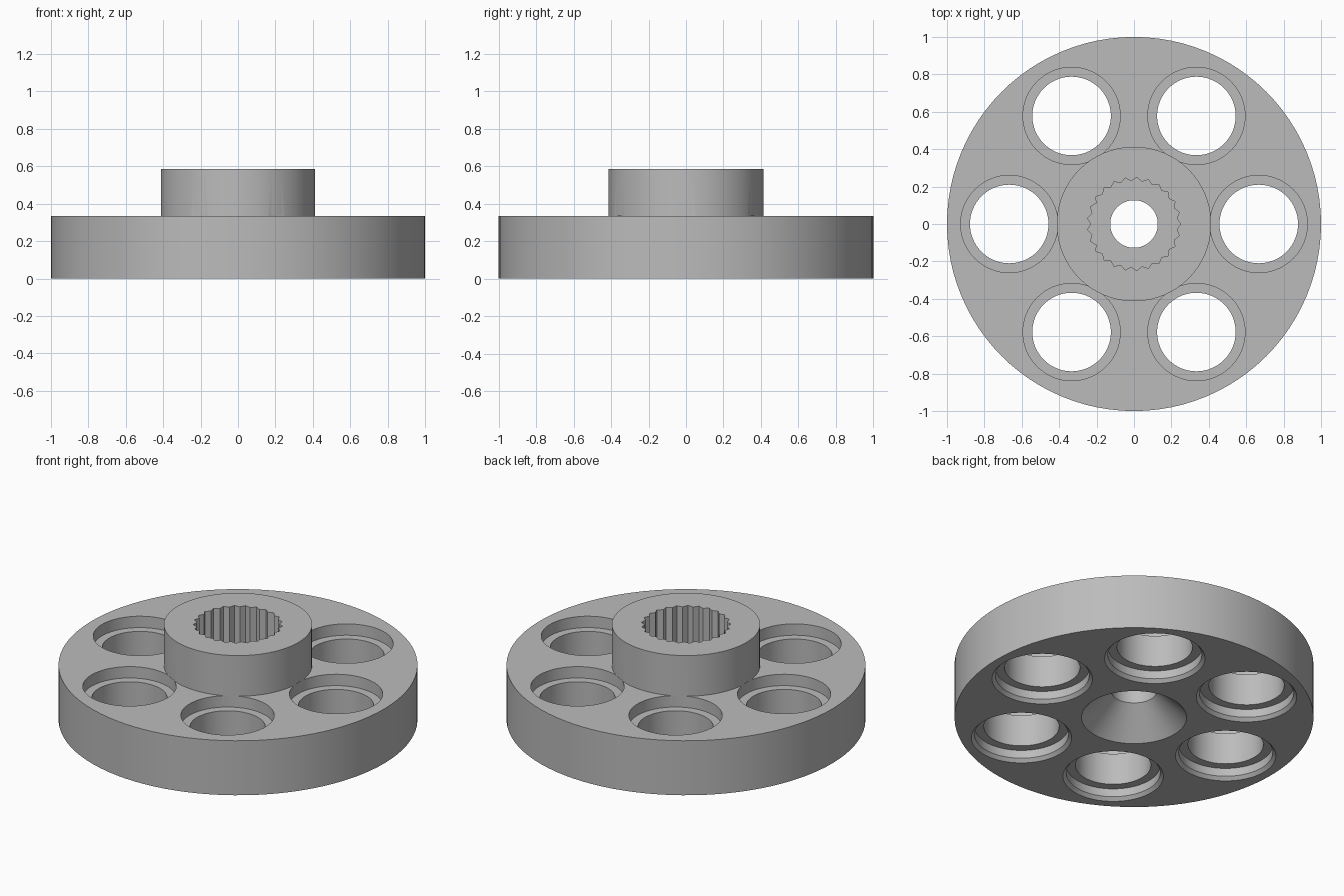
import bpy, bmesh
from math import sin, cos, pi

if "Cube" in bpy.data.objects:
    bpy.data.objects.remove(bpy.data.objects["Cube"])

DISC_TOP, HUB_TOP = 0.335, 0.585

grey = bpy.data.materials.new("plain_grey")
grey.use_nodes = True
grey.diffuse_color = (0.5, 0.5, 0.5, 1)
grey.node_tree.nodes["Principled BSDF"].inputs["Base Color"].default_value = (0.5, 0.5, 0.5, 1)


def stack(name, profile, segments, scale=lambda i: 1.0, center=(0, 0)):
    """Closed solid from (radius, height) rings, listed bottom to top."""
    bm = bmesh.new()
    rings = []
    for r, z in profile:
        rings.append([bm.verts.new((center[0] + r * scale(i) * cos(2 * pi * i / segments),
                                    center[1] + r * scale(i) * sin(2 * pi * i / segments), z))
                      for i in range(segments)])
    for low, high in zip(rings, rings[1:]):
        for i in range(segments):
            j = (i + 1) % segments
            bm.faces.new((low[i], low[j], high[j], high[i]))
    bm.faces.new(rings[0][::-1])
    bm.faces.new(rings[-1])
    mesh = bpy.data.meshes.new(name)
    bm.to_mesh(mesh)
    bm.free()
    mesh.materials.append(grey)
    obj = bpy.data.objects.new(name, mesh)
    bpy.context.collection.objects.link(obj)
    return obj


# Disc with raised hub
wheel = stack("wheel_disc_and_hub",
              [(1, 0), (1, DISC_TOP), (0.413, DISC_TOP), (0.413, HUB_TOP)], 96)

# Six through holes: chamfer and counterbore below, counterbore above
hole_profile = [(0.28, -0.05), (0.28, 0), (0.262, 0.02), (0.262, 0.07), (0.21, 0.07),
                (0.21, DISC_TOP - 0.07), (0.26, DISC_TOP - 0.07), (0.26, DISC_TOP + 0.002)]
cutters = [stack("hole_cutter", hole_profile, 64,
                 center=(0.667 * cos(k * pi / 3), 0.667 * sin(k * pi / 3)))
           for k in range(6)]

# Central bore with a countersink below
cutters.append(stack("bore_cutter",
                     [(0.343, -0.05), (0.127, 0.166), (0.127, 0.5)], 64))

# Toothed socket in the hub
cutters.append(stack("spline_cutter", [(0.25, 0.32), (0.25, HUB_TOP + 0.05)], 50,
                     scale=lambda i: 0.92 if i % 2 else 1.0))

# Cut and clean up
bpy.ops.object.select_all(action="DESELECT")
bpy.context.view_layer.objects.active = wheel
wheel.select_set(True)
for cutter in cutters:
    cutter.hide_render = True
    mod = wheel.modifiers.new("cut", "BOOLEAN")
    mod.operation = "DIFFERENCE"
    mod.solver = "EXACT"
    mod.object = cutter
    bpy.ops.object.modifier_apply(modifier=mod.name)
    bpy.data.objects.remove(cutter)

bpy.ops.object.shade_smooth_by_angle(angle=pi / 9)
